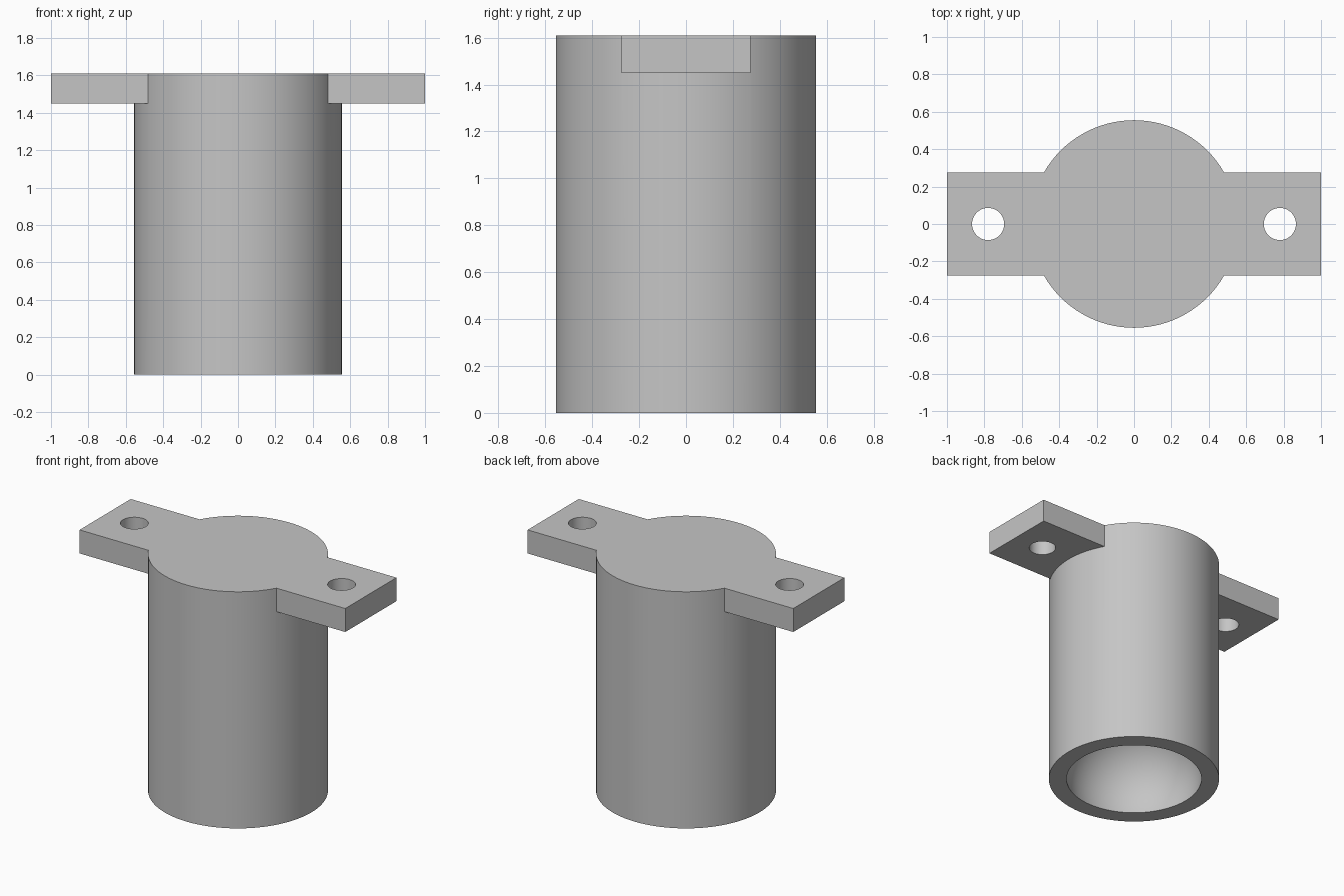
import bpy, bmesh, math

if "Cube" in bpy.data.objects:
    bpy.data.objects.remove(bpy.data.objects["Cube"])

H, R = 1.61, 0.555            # overall height, outer radius
BORE, LIFT = 0.44, 0.08       # socket opening radius, height of socket centre
BALL = math.hypot(BORE, LIFT)
SEG = 96

grey = bpy.data.materials.new("light_grey")
grey.diffuse_color = (0.56, 0.56, 0.56, 1)
grey.use_nodes = True
grey.node_tree.nodes["Principled BSDF"].inputs["Base Color"].default_value = grey.diffuse_color


def finish(bm, name):
    bmesh.ops.recalc_face_normals(bm, faces=bm.faces)
    mesh = bpy.data.meshes.new(name)
    bm.to_mesh(mesh)
    bm.free()
    mesh.materials.append(grey)
    ob = bpy.data.objects.new(name, mesh)
    bpy.context.collection.objects.link(ob)
    return ob


def cylinder(name, r, z0, z1, x=0.0, seg=48):
    bm = bmesh.new()
    bmesh.ops.create_cone(bm, cap_ends=True, segments=seg, radius1=r, radius2=r, depth=z1 - z0)
    bmesh.ops.translate(bm, vec=(x, 0, (z0 + z1) / 2), verts=bm.verts)
    return finish(bm, name)


def boolean(target, tool, op):
    mod = target.modifiers.new(tool.name, 'BOOLEAN')
    mod.operation, mod.object, mod.solver = op, tool, 'EXACT'
    bpy.context.view_layer.objects.active = target
    bpy.ops.object.modifier_apply(modifier=mod.name)
    bpy.data.objects.remove(tool)


# Cylindrical body
body = cylinder("flanged_body", R, 0, H, seg=SEG)

# Mounting flange running through the top of the body
bm = bmesh.new()
bmesh.ops.create_cube(bm, size=1)
bmesh.ops.scale(bm, vec=(2, 0.55, 0.16), verts=bm.verts)
bmesh.ops.translate(bm, vec=(0, 0, H - 0.08), verts=bm.verts)
boolean(body, finish(bm, "flange"), 'UNION')

# Screw holes in both flange ears
for x in (-0.78, 0.78):
    boolean(body, cylinder("screw_hole", 0.086, 1.3, 1.8, x), 'DIFFERENCE')

# Rounded socket opening in the underside
bm = bmesh.new()
bmesh.ops.create_uvsphere(bm, u_segments=SEG, v_segments=48, radius=BALL)
bmesh.ops.translate(bm, vec=(0, 0, LIFT), verts=bm.verts)
boolean(body, finish(bm, "socket"), 'DIFFERENCE')

# Smooth curved walls, crisp edges
bpy.ops.object.select_all(action='DESELECT')
body.select_set(True)
bpy.context.view_layer.objects.active = body
bpy.ops.object.shade_smooth_by_angle(angle=math.radians(30))
